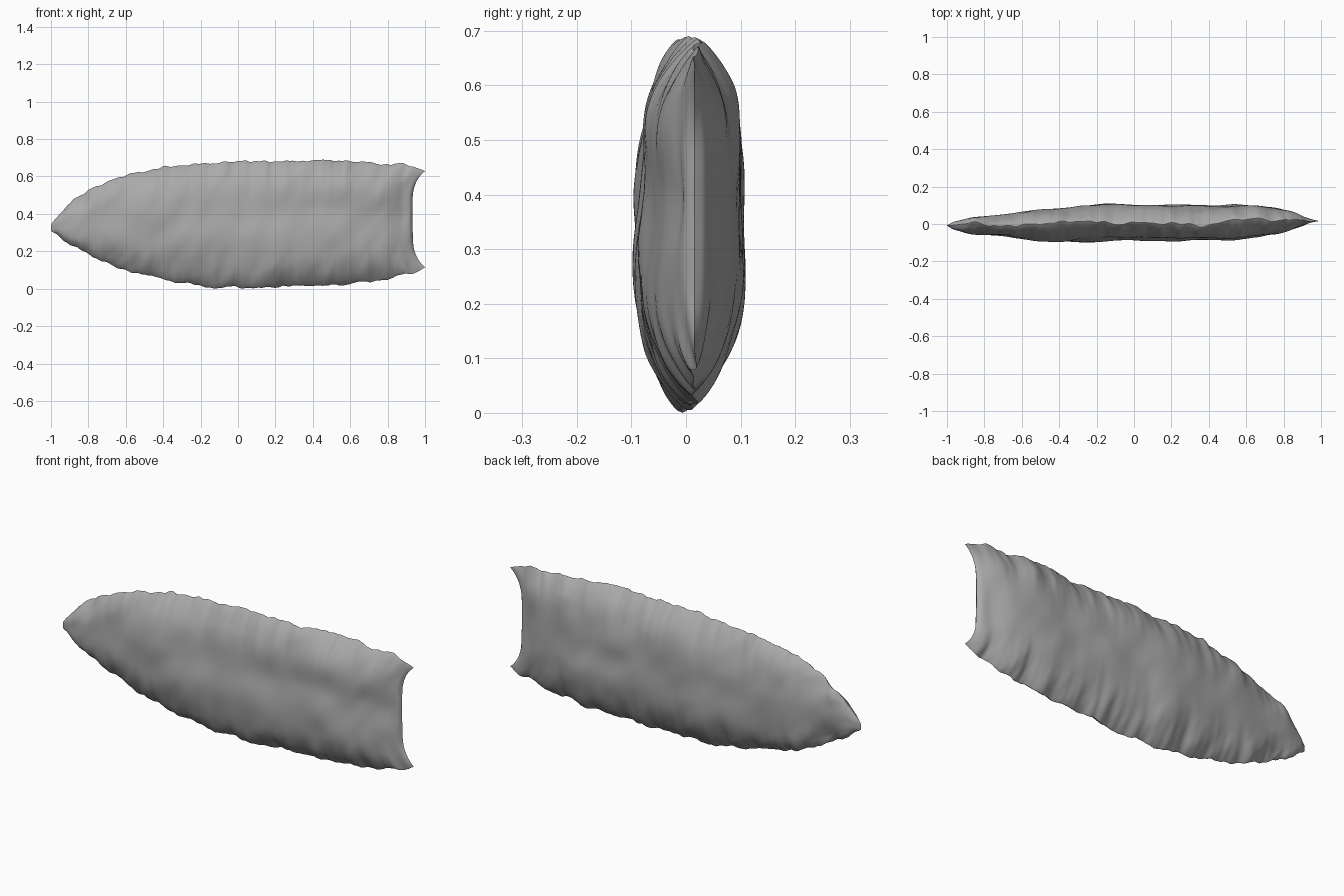
import bpy, bmesh, math
from mathutils import Vector, noise

cube = bpy.data.objects.get("Cube")
if cube:
    bpy.data.objects.remove(cube)

# Lengthwise profiles as (x, value), tip at -x and base at +x
TOP = [(-1, .352), (-.97, .39), (-.9, .458), (-.8, .53), (-.6, .614), (-.3, .67),
       (0, .688), (.3, .692), (.6, .688), (.8, .673), (.95, .66), (1, .635)]
BOTTOM = [(-1, .322), (-.97, .295), (-.9, .247), (-.8, .187), (-.6, .11), (-.4, .056),
          (-.2, .02), (0, .012), (.4, .018), (.6, .033), (.8, .065), (.95, .093), (1, .115)]
FRONT = [(-1, 0), (-.96, .022), (-.8, .05), (-.5, .088), (0, .094), (.5, .102),
         (.8, .074), (.92, .04), (.98, .02), (1, 0)]
BACK = [(-1, 0), (-.96, .02), (-.8, .042), (-.5, .078), (-.15, .1), (.4, .094),
        (.6, .094), (.8, .074), (.92, .042), (.98, .02), (1, 0)]


def sample(points, x):
    """Smooth curve through the profile points."""
    def slope(i):
        a, b = points[max(i - 1, 0)], points[min(i + 1, len(points) - 1)]
        return (b[1] - a[1]) / (b[0] - a[0])
    for i in range(len(points) - 1):
        (x0, y0), (x1, y1) = points[i], points[i + 1]
        if x <= x1:
            w, t = x1 - x0, (x - x0) / (x1 - x0)
            return (y0 * (1 + 2 * t) * (1 - t) ** 2 + y1 * t * t * (3 - 2 * t)
                    + w * t * (1 - t) * (slope(i) * (1 - t) - slope(i + 1) * t))
    return points[-1][1]


def ramp(a, b, x):
    t = min(max((x - a) / (b - a), 0), 1)
    return t * t * (3 - 2 * t)


def rough(x, z, seed):
    return noise.noise(Vector((x, z, seed + .37)))


def chipped(points, x, seed):
    """Outline with small scallops along the edge."""
    return sample(points, x) + .012 * rough(x * 14, 0, seed) + .007 * rough(x * 32, 0, seed + 1)


def blade_point(x, s, side):
    """Point on one face: s runs from bottom edge (-1) to top edge (1)."""
    end = ramp(-1, -.85, x) * (1 - ramp(.9, 1, x))
    hi, lo = chipped(TOP, x, 3), chipped(BOTTOM, x, 8)
    z = lo + (hi - lo) * (s + 1) / 2
    # Lens section with a thin wavy rim
    profile = FRONT if side < 0 else BACK
    bulge = max(0, 1 - abs(s) ** 2.9) ** .85
    depth = sample(profile, x) * bulge
    # Broad shallow channel running in from the base
    channel = ramp(-.4, .3, x) * (1 - ramp(.92, 1, x))
    offset = (z - (.42 if side < 0 else .36)) / .1
    depth -= (.019 if side < 0 else .01) * channel * math.exp(-offset ** 2)
    # Broad and narrow flake scars slanting in from the edges
    slant = x + .12 * s * side
    scars = (.011 * rough(x * 4, z * 5, 20 + side)
             + .006 * rough(slant * 9, z * 7, 50 + side)
             + .01 * s * s * rough(slant * 13, z * 4, 30 + side)
             + .006 * abs(s) ** 3 * rough(slant * 28, z * 9, 40 + side))
    depth = max(depth + scars * min(1, bulge * 1.6) * end, 0)
    mid = (-.008 + .012 * (x + 1)
           + end * s * s * (.024 * rough(x * 7, s, 12) + .014 * rough(x * 16, s, 14)))
    # Concave base between two blunt ears
    dent = (.064 * (1 - abs(s) ** 5) + .006 * rough(0, z * 9, 16)) * ((x + 1) / 2) ** 8
    return Vector((x - dent, mid + side * depth, z))


# Blade: front and back sheets welded along the rim
COLUMNS, ROWS = 200, 64
bm = bmesh.new()
for side in (-1, 1):
    grid = []
    for i in range(COLUMNS + 1):
        x = -math.cos(math.pi * i / COLUMNS) * .4 + (2 * i / COLUMNS - 1) * .6
        grid.append([bm.verts.new(blade_point(x, math.sin(math.pi * (j / ROWS - .5)), side))
                     for j in range(ROWS + 1)])
    for a, b in zip(grid, grid[1:]):
        for j in range(ROWS):
            bm.faces.new((a[j], b[j], b[j + 1], a[j + 1]))
bmesh.ops.remove_doubles(bm, verts=bm.verts, dist=.00002)
bmesh.ops.recalc_face_normals(bm, faces=bm.faces)

# Rest on the ground, centred along its length
xs = [v.co.x for v in bm.verts]
ground = min(v.co.z for v in bm.verts)
centre = (max(xs) + min(xs)) / 2
bmesh.ops.translate(bm, verts=bm.verts, vec=(-centre, 0, -ground))

mesh = bpy.data.meshes.new("stone_blade")
bm.to_mesh(mesh)
bm.free()
blade = bpy.data.objects.new("stone_blade", mesh)
bpy.context.collection.objects.link(blade)

# Grey stone
stone = bpy.data.materials.new("grey_stone")
stone.use_nodes = True
colour = (.4, .4, .4, 1)
stone.diffuse_color = colour
stone.node_tree.nodes["Principled BSDF"].inputs["Base Color"].default_value = colour
mesh.materials.append(stone)

bpy.context.view_layer.objects.active = blade
blade.select_set(True)
bpy.ops.object.shade_smooth_by_angle(angle=math.radians(60))
